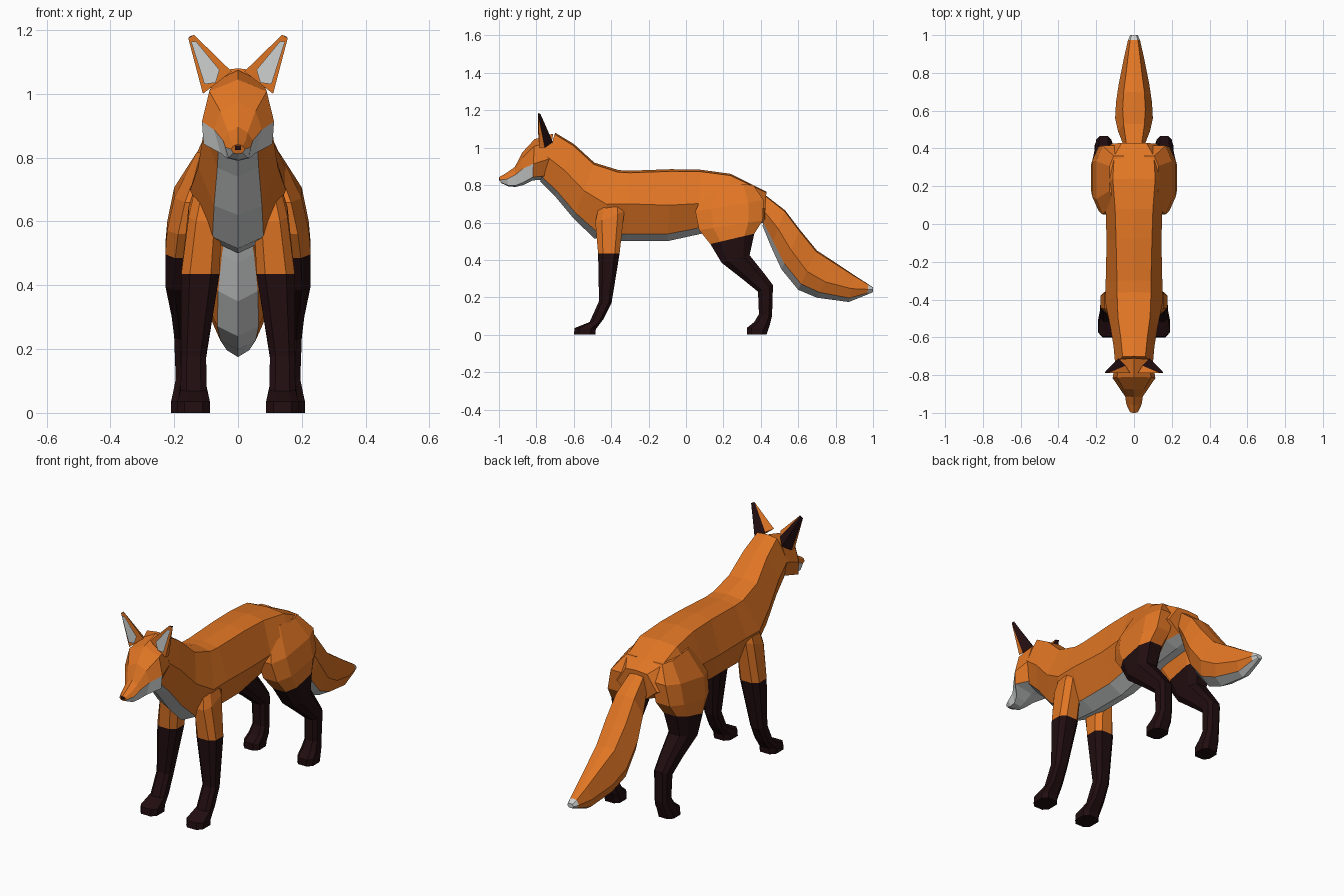
import bpy, bmesh
from mathutils import Vector


def material(name, rgb):
    m = bpy.data.materials.new(name)
    m.diffuse_color = (*rgb, 1)
    return m


ORANGE, PALE, DARK = 0, 1, 2
MATS = [material("orange_fur", (0.75, 0.18, 0.018)),
        material("pale_fur", (0.62, 0.63, 0.63)),
        material("dark_fur", (0.015, 0.004, 0.005))]


def finish(bm, name, mirror=False):
    if len(bm.faces) > 1:
        bmesh.ops.recalc_face_normals(bm, faces=bm.faces[:])
    mesh = bpy.data.meshes.new(name)
    bm.to_mesh(mesh)
    bm.free()
    for m in MATS:
        mesh.materials.append(m)
    ob = bpy.data.objects.new(name, mesh)
    bpy.context.collection.objects.link(ob)
    if mirror:
        mod = ob.modifiers.new("mirror", 'MIRROR')
        mod.use_mirror_merge = False
    return ob


def loft(name, rings, colour, mirror=False):
    """Skin closed rings; colour(segment, column) picks the material."""
    bm = bmesh.new()
    vs = [[bm.verts.new(p) for p in r] for r in rings]
    n = len(vs[0])
    for s in range(len(vs) - 1):
        for c in range(n):
            d = (c + 1) % n
            f = bm.faces.new((vs[s][c], vs[s][d], vs[s + 1][d], vs[s + 1][c]))
            f.material_index = colour(s, c)
    bm.faces.new(vs[0]).material_index = colour(0, 0)
    bm.faces.new(vs[-1]).material_index = colour(len(vs) - 2, 0)
    return finish(bm, name, mirror)


def body_ring(yt, zt, yb, zb, wt, wm, wb, fm, ft=0.97, fb=0.1):
    """Eight-sided section from a top point to a bottom point."""
    def at(x, f):
        return Vector((x, yb + (yt - yb) * f, zb + (zt - zb) * f))
    half = [(wt, ft), (wm, fm), (wb, fb)]
    return ([at(0, 1)] + [at(x, f) for x, f in half] + [at(0, 0)]
            + [at(-x, f) for x, f in reversed(half)])


def leg_ring(fy, fz, by, bz, xi, xo):
    """Eight-sided section between a front point and a back point."""
    c = Vector(((xi + xo) / 2, (fy + by) / 2, (fz + bz) / 2))
    u = Vector((0, (fy - by) / 2, (fz - bz) / 2))
    v = Vector(((xo - xi) / 2, 0, 0))
    k = 0.55
    return [c + u * a + v * b for a, b in
            ((1, k), (k, 1), (-k, 1), (-1, k), (-1, -k), (-k, -1), (k, -1), (1, -k))]


# Torso and neck: pale throat and belly
torso = [
    (-0.70, 1.08, -0.78, 0.82, 0.06, 0.10, 0.06, 0.5),
    (-0.60, 1.02, -0.70, 0.74, 0.07, 0.108, 0.065, 0.5),
    (-0.49, 0.92, -0.60, 0.62, 0.085, 0.125, 0.075, 0.5),
    (-0.36, 0.88, -0.49, 0.515, 0.09, 0.15, 0.08, 0.5),
    (-0.30, 0.877, -0.32, 0.50, 0.09, 0.15, 0.08, 0.53),
    (-0.08, 0.885, -0.10, 0.50, 0.095, 0.145, 0.08, 0.5),
    (0.08, 0.882, 0.06, 0.535, 0.10, 0.15, 0.08, 0.48),
    (0.24, 0.86, 0.18, 0.56, 0.112, 0.19, 0.08, 0.42),
    (0.36, 0.80, 0.34, 0.58, 0.105, 0.195, 0.07, 0.42),
    (0.43, 0.765, 0.42, 0.60, 0.065, 0.12, 0.05, 0.45),
]
loft("torso", [body_ring(*s) for s in torso],
     lambda s, c: PALE if c in (3, 4) else ORANGE)

# Head: pale jaw, and pale cheeks ahead of the cheekbone
head = [
    (-1.00, 0.842, -0.99, 0.812, 0.014, 0.022, 0.015, 0.5),
    (-0.96, 0.865, -0.95, 0.793, 0.024, 0.04, 0.03, 0.55),
    (-0.915, 0.897, -0.91, 0.79, 0.03, 0.047, 0.036, 0.6),
    (-0.875, 0.975, -0.87, 0.80, 0.055, 0.075, 0.055, 0.5),
    (-0.81, 1.045, -0.82, 0.825, 0.09, 0.113, 0.108, 0.4),
    (-0.71, 1.075, -0.75, 0.83, 0.08, 0.10, 0.06, 0.45),
]
loft("head", [body_ring(*s, ft=0.83, fb=0.08) for s in head],
     lambda s, c: PALE if c in (3, 4) or (c in (2, 5) and s < 4) else ORANGE)

# Nose
bm = bmesh.new()
bmesh.ops.create_cube(bm, size=1)
for v in bm.verts:
    v.co = Vector((v.co.x * 0.018, v.co.y * 0.012 - 0.994, v.co.z * 0.014 + 0.831))
for f in bm.faces:
    f.material_index = DARK
finish(bm, "nose")

# Tail: pale underside and tip
tail = [
    (0.42, 0.75, 0.41, 0.58, 0.04, 0.055, 0.03, 0.5),
    (0.53, 0.665, 0.455, 0.47, 0.055, 0.085, 0.05, 0.5),
    (0.61, 0.56, 0.51, 0.35, 0.06, 0.10, 0.062, 0.5),
    (0.70, 0.45, 0.60, 0.24, 0.055, 0.095, 0.065, 0.47),
    (0.80, 0.385, 0.70, 0.198, 0.042, 0.08, 0.055, 0.45),
    (0.90, 0.318, 0.87, 0.175, 0.03, 0.052, 0.035, 0.5),
    (0.975, 0.27, 0.97, 0.215, 0.02, 0.032, 0.022, 0.5),
    (1.00, 0.253, 1.00, 0.228, 0.012, 0.02, 0.012, 0.5),
]
loft("tail", [body_ring(*s, fb=0.15) for s in tail],
     lambda s, c: PALE if c in (3, 4) or s == 6 else ORANGE)

# Front legs: dark below the elbow
front_leg = [
    (-0.455, 0.74, -0.34, 0.74, 0.03, 0.125),
    (-0.485, 0.60, -0.33, 0.66, 0.05, 0.155),
    (-0.47, 0.435, -0.355, 0.435, 0.058, 0.178),
    (-0.465, 0.18, -0.398, 0.17, 0.10, 0.178),
    (-0.515, 0.068, -0.44, 0.085, 0.098, 0.18),
    (-0.595, 0.036, -0.482, 0.03, 0.088, 0.19),
    (-0.60, 0, -0.485, 0, 0.088, 0.19),
]
loft("front_legs", [leg_ring(*s) for s in front_leg],
     lambda s, c: DARK if s >= 2 else ORANGE, mirror=True)

# Hind legs: dark below the thigh
hind_leg = [
    (0.12, 0.82, 0.36, 0.80, 0.03, 0.13),
    (0.05, 0.66, 0.415, 0.72, 0.05, 0.20),
    (0.07, 0.56, 0.41, 0.61, 0.07, 0.222),
    (0.13, 0.485, 0.365, 0.54, 0.09, 0.228),
    (0.19, 0.385, 0.34, 0.425, 0.11, 0.227),
    (0.305, 0.295, 0.42, 0.325, 0.115, 0.208),
    (0.385, 0.23, 0.465, 0.265, 0.12, 0.20),
    (0.39, 0.11, 0.46, 0.10, 0.12, 0.195),
    (0.365, 0.068, 0.45, 0.06, 0.115, 0.203),
    (0.325, 0.036, 0.44, 0.03, 0.115, 0.21),
    (0.325, 0, 0.43, 0, 0.115, 0.21),
]
loft("hind_legs", [leg_ring(*s) for s in hind_leg],
     lambda s, c: DARK if s >= 3 else ORANGE, mirror=True)

# Ears: orange front rim, dark back
bm = bmesh.new()
points = {
    "outer": (0.11, -0.785, 1.0), "outer_mid": (0.11, -0.755, 1.0),
    "back": (0.082, -0.712, 1.03), "inner_mid": (0.045, -0.75, 1.06),
    "inner": (0.02, -0.79, 1.07), "tip_in": (0.138, -0.79, 1.185),
    "tip_out": (0.156, -0.79, 1.175), "tip_back": (0.15, -0.778, 1.18),
}
v = {k: bm.verts.new(p) for k, p in points.items()}
for names, col in (
        ("outer inner tip_in tip_out", ORANGE),
        ("outer tip_out outer_mid", ORANGE),
        ("outer_mid tip_out tip_back back", DARK),
        ("back tip_back tip_in inner_mid", DARK),
        ("inner_mid tip_in inner", ORANGE),
        ("tip_in tip_back tip_out", DARK),
        ("outer outer_mid back inner_mid inner", ORANGE)):
    bm.faces.new([v[k] for k in names.split()]).material_index = col
finish(bm, "ears", mirror=True)

# Pale inner ear plates
bm = bmesh.new()
plate = [(0.105, 1.03), (0.147, 1.163), (0.132, 1.165), (0.058, 1.075), (0.07, 1.035)]
bm.faces.new([bm.verts.new((x, -0.796, z)) for x, z in reversed(plate)]).material_index = PALE
bm.normal_update()
for f in bm.faces:
    if f.normal.y > 0:
        f.normal_flip()
finish(bm, "inner_ears", mirror=True)
